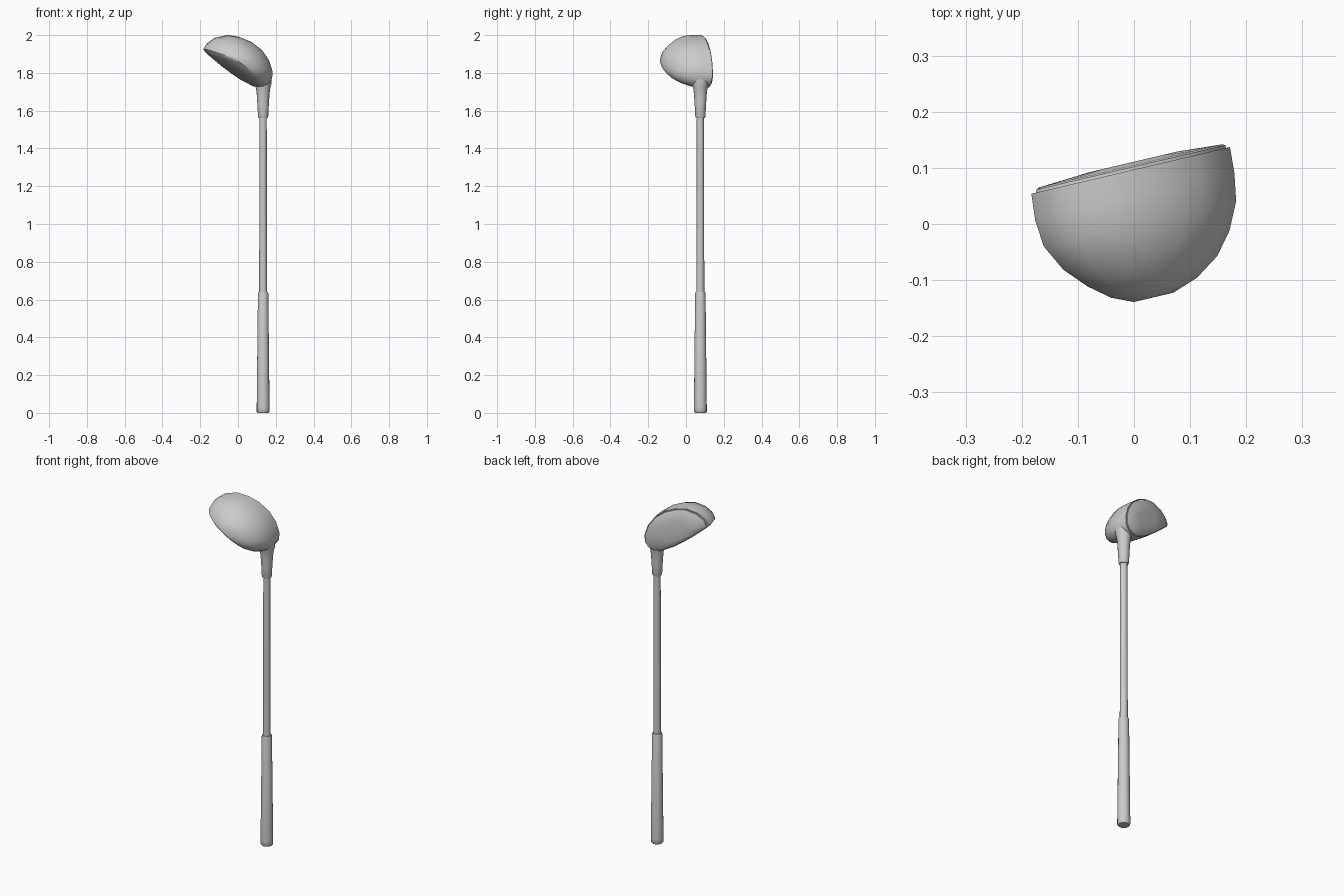
import bpy, bmesh, math

if "Cube" in bpy.data.objects:
    bpy.data.objects.remove(bpy.data.objects["Cube"])

AX, AY = 0.133, 0.076  # shaft axis


def finish(name, bm, angle=40):
    bmesh.ops.recalc_face_normals(bm, faces=bm.faces)
    me = bpy.data.meshes.new(name)
    bm.to_mesh(me)
    bm.free()
    ob = bpy.data.objects.new(name, me)
    bpy.context.collection.objects.link(ob)
    bpy.ops.object.select_all(action='DESELECT')
    ob.select_set(True)
    bpy.context.view_layer.objects.active = ob
    bpy.ops.object.shade_smooth_by_angle(angle=math.radians(angle))
    return ob


def loft(bm, rings):
    loops = [[bm.verts.new(p) for p in r] for r in rings]
    for a, b in zip(loops, loops[1:]):
        n = len(a)
        for i in range(n):
            bm.faces.new((a[i], a[(i + 1) % n], b[(i + 1) % n], b[i]))
    bm.faces.new(loops[0])
    bm.faces.new(loops[-1])


def turned(name, profile, sides=16):
    bm = bmesh.new()
    loft(bm, [[(AX + r * math.cos(2 * math.pi * i / sides),
                AY + r * math.sin(2 * math.pi * i / sides), z)
               for i in range(sides)] for r, z in profile])
    return finish(name, bm)


# Grip, shaft and hosel on one axis
turned("grip", [(0.029, 0), (0.034, 0.006), (0.034, 0.03), (0.0275, 0.632), (0.025, 0.64)])
turned("shaft", [(0.021, 0.62), (0.019, 1.60)])
turned("hosel", [(0.024, 1.562), (0.027, 1.57), (0.030, 1.63), (0.034, 1.69),
                 (0.038, 1.72), (0.045, 1.745), (0.045, 1.78)])

# Club head: face outline in x/z, clockwise from the toe
outline = [(-.183, 1.925), (-.167, 1.955), (-.125, 1.985), (-.06, 2.0), (0, 1.99),
           (.06, 1.965), (.115, 1.922), (.153, 1.867), (.171, 1.81), (.170, 1.768),
           (.150, 1.738), (.115, 1.724), (.08, 1.729), (.01, 1.766), (-.04, 1.80),
           (-.09, 1.838), (-.14, 1.88), (-.172, 1.908)]
CX, CZ = -0.005, 1.862


def section(x0, x1, depth, zc=CZ):
    s, cx = (x1 - x0) / 0.354, (x0 + x1) / 2
    pts = []
    for x, z in outline:
        px = cx + s * (x - CX)
        pts.append((px, 0.098 + 0.235 * px - depth, zc + s * (z - CZ)))
    return pts


# Flat centre patch of the face, a tilted square
tilt = math.radians(-30)
patch = []
for x, z in outline:
    dx, dz = x - CX, z - CZ
    u = dx * math.cos(tilt) + dz * math.sin(tilt)
    v = -dx * math.sin(tilt) + dz * math.cos(tilt)
    k = 1 / max(abs(u) / 0.07, abs(v) / 0.045)
    u, v = u * k, v * k
    px = CX + u * math.cos(tilt) - v * math.sin(tilt)
    patch.append((px, 0.098 + 0.235 * px + 0.013,
                  CZ + u * math.sin(tilt) + v * math.cos(tilt)))

bm = bmesh.new()
loft(bm, [patch,
          section(-.168, .159, -.007),
          section(-.173, .164, -.004),
          section(-.174, .165, .002),
          section(-.182, .172, .001),
          section(-.175, .180, .05),
          section(-.160, .183, .10),
          section(-.125, .171, .15, 1.860),
          section(-.082, .149, .19, 1.857),
          section(-.040, .113, .22, 1.856),
          section(.000, .070, .237, 1.855)])
finish("club_head", bm)
